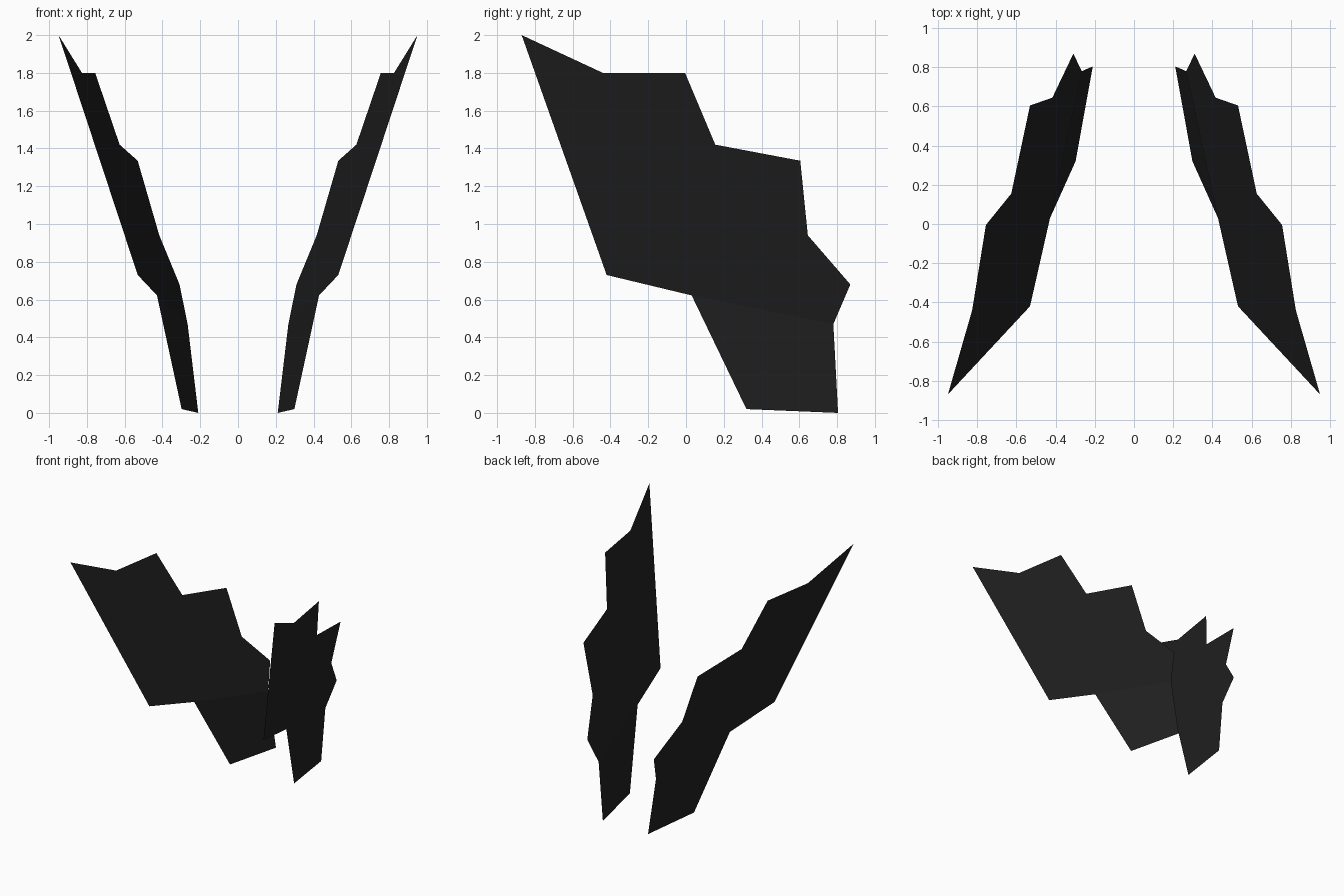
import bpy

if "Cube" in bpy.data.objects:
    bpy.data.objects.remove(bpy.data.objects["Cube"])

# One near-black material for both wings
mat = bpy.data.materials.new("near_black")
mat.diffuse_color = (0.016, 0.016, 0.016, 1)
mat.use_nodes = True
mat.node_tree.nodes["Principled BSDF"].inputs["Base Color"].default_value = mat.diffuse_color

# Jagged side outline (y, z); the last four form the folded root panel
BLADE = [(-0.87, 2.0), (-0.44, 1.80), (-0.005, 1.80), (0.155, 1.42), (0.605, 1.335),
         (0.645, 0.94), (0.87, 0.68), (0.78, 0.47)]
ROOT = [(0.805, 0.0), (0.32, 0.02)]
TRAIL = [(0.03, 0.622), (-0.42, 0.73)]


def blade_x(y, z):
    """Lean of the main blade plane."""
    return 0.264 - 0.161 * y + 0.273 * z


def root_x(y, z):
    """Steeper lean of the root panel below the fold."""
    return 0.352 - 0.176 * y + 0.135 * z


def wing(name, side):
    pts = [(side * blade_x(y, z), y, z) for y, z in BLADE]
    pts += [(side * root_x(y, z), y, z) for y, z in ROOT]
    pts += [(side * blade_x(y, z), y, z) for y, z in TRAIL]
    blade = [0, 1, 2, 3, 4, 5, 6, 7, 10, 11]
    root = [7, 8, 9, 10]
    faces = [blade, root]
    if side > 0:  # keep both outer sides facing out
        faces = [f[::-1] for f in faces]
    me = bpy.data.meshes.new(name)
    me.from_pydata(pts, [], faces)
    me.materials.append(mat)
    me.update()
    ob = bpy.data.objects.new(name, me)
    bpy.context.collection.objects.link(ob)


wing("right_wing", 1)
wing("left_wing", -1)
